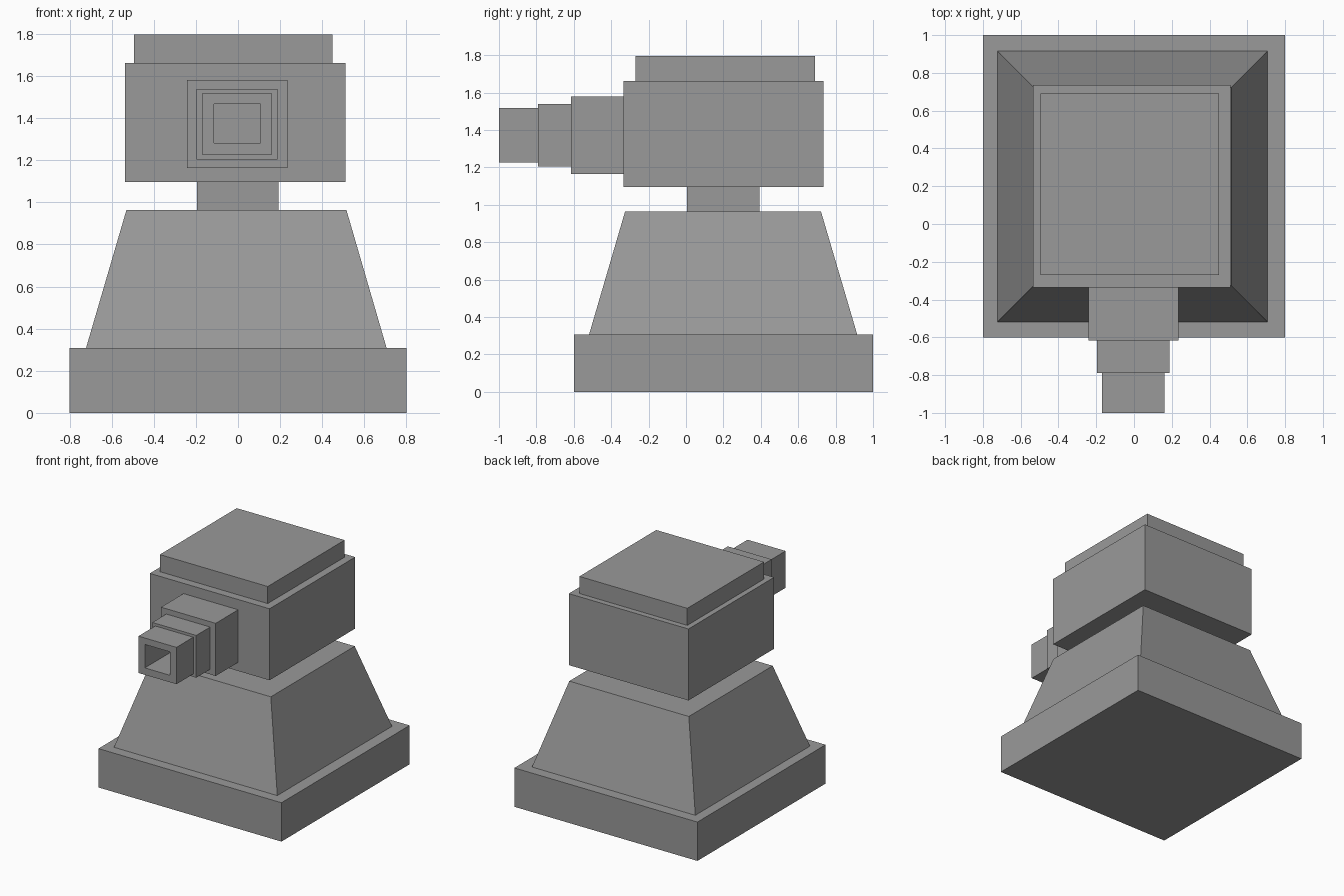
import bpy, bmesh

if "Cube" in bpy.data.objects:
    bpy.data.objects.remove(bpy.data.objects["Cube"])

grey = bpy.data.materials.new("dark_grey")
grey.diffuse_color = (0.32, 0.32, 0.32, 1)
grey.use_nodes = True
grey.node_tree.nodes["Principled BSDF"].inputs["Base Color"].default_value = grey.diffuse_color


def loft(name, rings, along_y=False):
    """Solid through rectangles ((x0, x1, s0, s1), t): s, t are y, z, or z, y if along_y."""
    bm = bmesh.new()
    loops = []
    for (x0, x1, s0, s1), t in rings:
        pts = [(x0, s0), (x1, s0), (x1, s1), (x0, s1)]
        loops.append([bm.verts.new((x, t, s) if along_y else (x, s, t)) for x, s in pts])
    for a, b in zip(loops, loops[1:]):
        for i in range(4):
            j = (i + 1) % 4
            bm.faces.new((a[i], a[j], b[j], b[i]))
    bm.faces.new(loops[0])
    bm.faces.new(loops[-1])
    bmesh.ops.recalc_face_normals(bm, faces=bm.faces)
    mesh = bpy.data.meshes.new(name)
    bm.to_mesh(mesh)
    bm.free()
    mesh.materials.append(grey)
    bpy.context.collection.objects.link(bpy.data.objects.new(name, mesh))


def block(name, rect, z0, z1):
    loft(name, [(rect, z0), (rect, z1)])


# Base slab and tapered pedestal
block("base", (-0.8, 0.8, -0.6, 1.0), 0, 0.307)
loft("pedestal", [((-0.722, 0.706, -0.518, 0.915), 0.307),
                  ((-0.53, 0.515, -0.326, 0.722), 0.963)])

# Neck, turret head and roof plate
block("neck", (-0.195, 0.192, 0.006, 0.393), 0.963, 1.096)
block("turret_head", (-0.536, 0.51, -0.335, 0.735), 1.096, 1.661)
block("roof_plate", (-0.494, 0.449, -0.27, 0.69), 1.661, 1.796)

# Stepped barrel pointing forward, then back in along its square bore
root = (-0.242, 0.236, 1.164, 1.58)
middle = (-0.196, 0.188, 1.204, 1.538)
muzzle = (-0.17, 0.162, 1.226, 1.517)
bore = (-0.114, 0.106, 1.281, 1.466)
loft("barrel", [(root, -0.335), (root, -0.616), (middle, -0.616), (middle, -0.79),
                (muzzle, -0.79), (muzzle, -1.0), (bore, -1.0), (bore, -0.62)], True)
